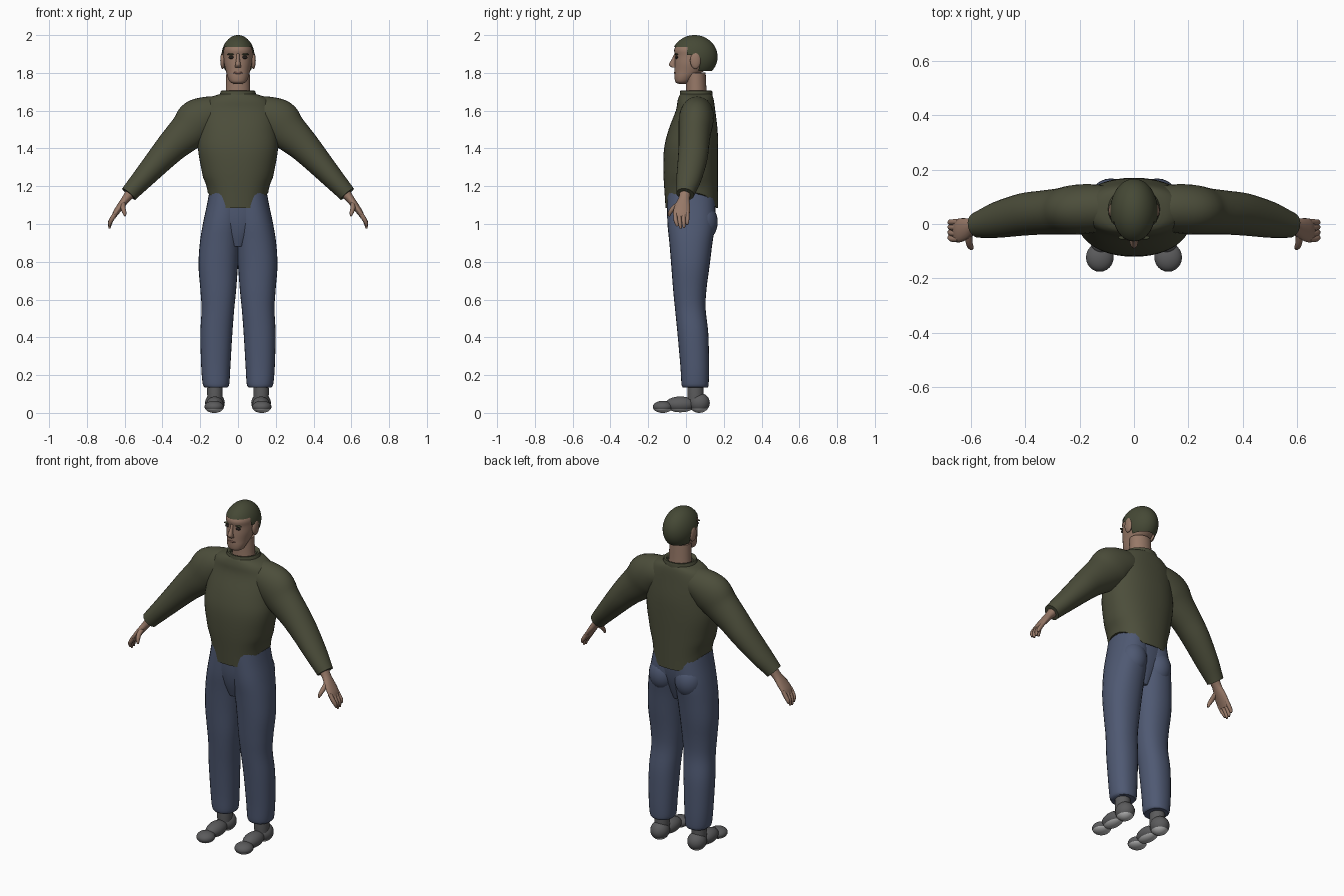
import bpy, bmesh, math
from mathutils import Vector, Matrix

if "Cube" in bpy.data.objects:
    bpy.data.objects.remove(bpy.data.objects["Cube"], do_unlink=True)


def material(name, rgb):
    m = bpy.data.materials.new(name)
    m.use_nodes = True
    m.diffuse_color = (*rgb, 1)
    m.node_tree.nodes["Principled BSDF"].inputs["Base Color"].default_value = (*rgb, 1)
    return m


OLIVE = material("olive knit", (.072, .075, .043))
HAIR = material("dark hair", (.06, .066, .036))
DENIM = material("blue denim", (.078, .1, .17))
SKIN = material("skin", (.31, .19, .137))
LIP = material("lip", (.2, .105, .08))
DARK = material("dark eye", (.018, .014, .012))
SHOE = material("shoe grey", (.105, .105, .108))
SOLE = material("sole light grey", (.5, .5, .5))


def finish(name, bm, mats, mirror=False):
    bmesh.ops.recalc_face_normals(bm, faces=bm.faces)
    me = bpy.data.meshes.new(name)
    bm.to_mesh(me)
    bm.free()
    ob = bpy.data.objects.new(name, me)
    bpy.context.collection.objects.link(ob)
    for m in mats:
        me.materials.append(m)
    if mirror:
        ob.modifiers.new("Mirror", 'MIRROR').use_mirror_merge = False
    bpy.ops.object.select_all(action='DESELECT')
    ob.select_set(True)
    bpy.context.view_layer.objects.active = ob
    bpy.ops.object.shade_smooth_by_angle(angle=math.radians(50))
    return ob


def spline(pts, steps):
    """Smooth curve passing through all the control rows."""
    p = [Vector(q) for q in pts]
    p = [2 * p[0] - p[1]] + p + [2 * p[-1] - p[-2]]
    out = []
    for a, b, c, d in zip(p, p[1:], p[2:], p[3:]):
        for i in range(steps):
            t = i / steps
            out.append(.5 * (2 * b + (c - a) * t + (2 * a - 5 * b + 4 * c - d) * t * t
                             + (3 * b - a - 3 * c + d) * t ** 3))
    return out + [p[-2]]


def tube(bm, pts, upright=False, power=2.0, seg=28, steps=4):
    """Skin rows of (x, y, z, half width, half depth) along a path."""
    rows = spline(pts, steps)
    rings = []
    for i, r in enumerate(rows):
        t = (rows[min(i + 1, len(rows) - 1)] - rows[max(i - 1, 0)]).to_3d()
        t = Vector((0, 0, 1)) if upright else Vector(t[:3]).normalized()
        u = Vector((0, 1, 0)).cross(t).normalized()
        v = t.cross(u)
        ring = []
        for k in range(seg):
            c, s = math.cos(math.tau * k / seg), math.sin(math.tau * k / seg)
            c = math.copysign(abs(c) ** (2 / power), c)
            s = math.copysign(abs(s) ** (2 / power), s)
            ring.append(bm.verts.new(Vector(r[:3]) + u * c * r[3] + v * s * r[4]))
        rings.append(ring)
    for a, b in zip(rings, rings[1:]):
        for k in range(seg):
            n = (k + 1) % seg
            bm.faces.new((a[k], a[n], b[n], b[k]))
    bm.faces.new(rings[0])
    bm.faces.new(rings[-1])


def body_rows(rows):
    """Turn (z, left, right, front, back) limits into tube rows."""
    return [((l + r) / 2, (f + b) / 2, z, (r - l) / 2, (b - f) / 2) for z, l, r, f, b in rows]


def centred(rows):
    return body_rows([(z, -w, w, f, b) for z, w, f, b in rows])


def ball(bm, loc, size, u=24, v=16):
    bmesh.ops.create_uvsphere(bm, u_segments=u, v_segments=v, radius=1,
                              matrix=Matrix.Translation(loc) @ Matrix.Diagonal((*size, 1)))


def balls(name, parts, mat, mirror=False):
    bm = bmesh.new()
    for loc, size in parts:
        ball(bm, loc, size)
    return finish(name, bm, [mat], mirror)


# Sweater body, with the hem dipping at the front and back
bm = bmesh.new()
tube(bm, centred([
    (1.085, .16, -.108, .17), (1.16, .168, -.113, .17), (1.28, .192, -.12, .17),
    (1.4, .212, -.116, .17), (1.5, .205, -.092, .167), (1.6, .195, -.054, .155),
    (1.65, .17, -.045, .148), (1.675, .135, -.037, .142), (1.688, .095, -.03, .135)]),
    upright=True, power=2.25, seg=48)
for v in bm.verts:
    if v.co.z < 1.25:
        hem = 1.085 + .08 * min(max((abs(v.co.x) - .07) / .09, 0), 1)
        v.co.z = 1.25 - (1.25 - v.co.z) / .165 * (1.25 - hem)
finish("sweater_body", bm, [OLIVE])

# Collar band
bm = bmesh.new()
tube(bm, centred([(1.655, .108, -.038, .142), (1.69, .095, -.032, .14), (1.705, .09, -.03, .138),
                  (1.703, .078, -.018, .126), (1.68, .07, -.01, .118)]), upright=True, steps=2)
finish("collar", bm, [OLIVE])

# Sleeves with a slightly pinched cuff
bm = bmesh.new()
tube(bm, [(.06, .06, 1.59, .08, .075), (.14, .058, 1.58, .098, .088), (.21, .053, 1.545, .118, .092),
          (.265, .047, 1.49, .103, .086), (.34, .042, 1.42, .086, .081), (.41, .035, 1.345, .073, .078),
          (.5, .016, 1.245, .058, .067), (.55, .003, 1.19, .05, .055), (.578, -.004, 1.158, .046, .047)])
finish("sleeves", bm, [OLIVE], True)

# Trousers: hips, seat and legs
bm = bmesh.new()
tube(bm, centred([(.88, .04, -.06, .1), (.95, .09, -.082, .125), (1.02, .14, -.095, .145),
                  (1.1, .152, -.1, .155), (1.2, .155, -.1, .155)]), upright=True, power=2.3)
finish("hips", bm, [DENIM])
balls("seat", [((.085, .088, 1.01), (.08, .08, .1))], DENIM, True)

bm = bmesh.new()
tube(bm, body_rows([
    (.135, .055, .176, -.018, .115), (.155, .046, .187, -.024, .12), (.25, .04, .195, -.03, .122),
    (.42, .03, .199, -.045, .118), (.55, .02, .193, -.058, .104), (.65, .01, .199, -.068, .108),
    (.78, 0, .209, -.078, .125), (.9, -.01, .202, -.088, .14), (1.0, -.02, .186, -.098, .155),
    (1.1, -.03, .165, -.1, .155), (1.18, -.03, .15, -.098, .15)]), upright=True, power=2.2)
finish("trouser_legs", bm, [DENIM], True)

# Shoes and ankles, with pale undersides
bm = bmesh.new()
tube(bm, [(.122, .05, .07, .04, .042), (.122, .05, .11, .041, .043), (.122, .05, .18, .04, .042)])
for loc, size in (((.122, .07, .053), (.052, .056, .053)),
                  ((.122, -.03, .045), (.046, .08, .042)),
                  ((.126, -.123, .032), (.051, .053, .032))):
    ball(bm, loc, size)
for f in bm.faces:
    f.material_index = int(f.calc_center_median().z < .02)
finish("shoes", bm, [SHOE, SOLE], True)

# Neck and head
bm = bmesh.new()
tube(bm, [(0, .055, 1.64, .07, .06), (0, .054, 1.7, .065, .055), (0, .052, 1.8, .062, .052)])
finish("neck", bm, [SKIN])

bm = bmesh.new()
tube(bm, centred([
    (1.742, .022, -.04, 0), (1.752, .042, -.056, .02), (1.778, .055, -.061, .05),
    (1.81, .064, -.061, .095), (1.85, .074, -.06, .13), (1.89, .077, -.058, .15),
    (1.925, .076, -.062, .145), (1.96, .058, -.038, .12), (1.98, .03, 0, .09)]),
    upright=True, power=2.15)
finish("head", bm, [SKIN])

# Nose and ears
bm = bmesh.new()
tube(bm, [(0, -.052, 1.905, .008, .008), (0, -.062, 1.875, .009, .012),
          (0, -.071, 1.845, .014, .019), (0, -.062, 1.828, .016, .014)], upright=True, seg=12)
finish("nose", bm, [SKIN])
balls("ears", [((.081, .05, 1.865), (.013, .028, .044))], SKIN, True)

# Eyes, brows and mouth
balls("eyes", [((.035, -.049, 1.882), (.015, .007, .008))], DARK, True)
balls("brows", [((.037, -.05, 1.898), (.021, .008, .005))], HAIR, True)
balls("mouth", [((0, -.058, 1.8), (.025, .006, .006))], LIP)

# Short hair cap, cut high over the face and low at the nape
bm = bmesh.new()
ball(bm, (0, .045, 1.885), (.088, .122, .115), 56, 40)


def hairline(y):
    return 1.935 if y < .005 else 1.895 if y < .065 else 1.81


bmesh.ops.delete(bm, context='FACES', geom=[
    f for f in bm.faces if f.calc_center_median().z < hairline(f.calc_center_median().y)])
finish("hair", bm, [HAIR])

# Hands: palm, four fingers and thumb
bm = bmesh.new()
tube(bm, [(.565, -.003, 1.17, .03, .03), (.592, -.01, 1.135, .022, .029), (.62, -.018, 1.097, .019, .04),
          (.645, -.024, 1.062, .016, .044), (.66, -.026, 1.035, .011, .04)], seg=20)
for y, drop in ((-.056, .012), (-.035, 0), (-.013, .003), (.007, .02)):
    tube(bm, [(.645, y, 1.062, .012, .011), (.667, y, 1.028, .012, .011),
              (.678, y * .9, 1.0 + drop / 2, .01, .01), (.68, y * .8, .976 + drop, .005, .006)],
         seg=10, steps=3)
tube(bm, [(.608, -.03, 1.11, .014, .016), (.608, -.066, 1.085, .013, .013),
          (.602, -.084, 1.062, .011, .011), (.597, -.09, 1.042, .005, .006)], seg=10, steps=3)
finish("hands", bm, [SKIN], True)
